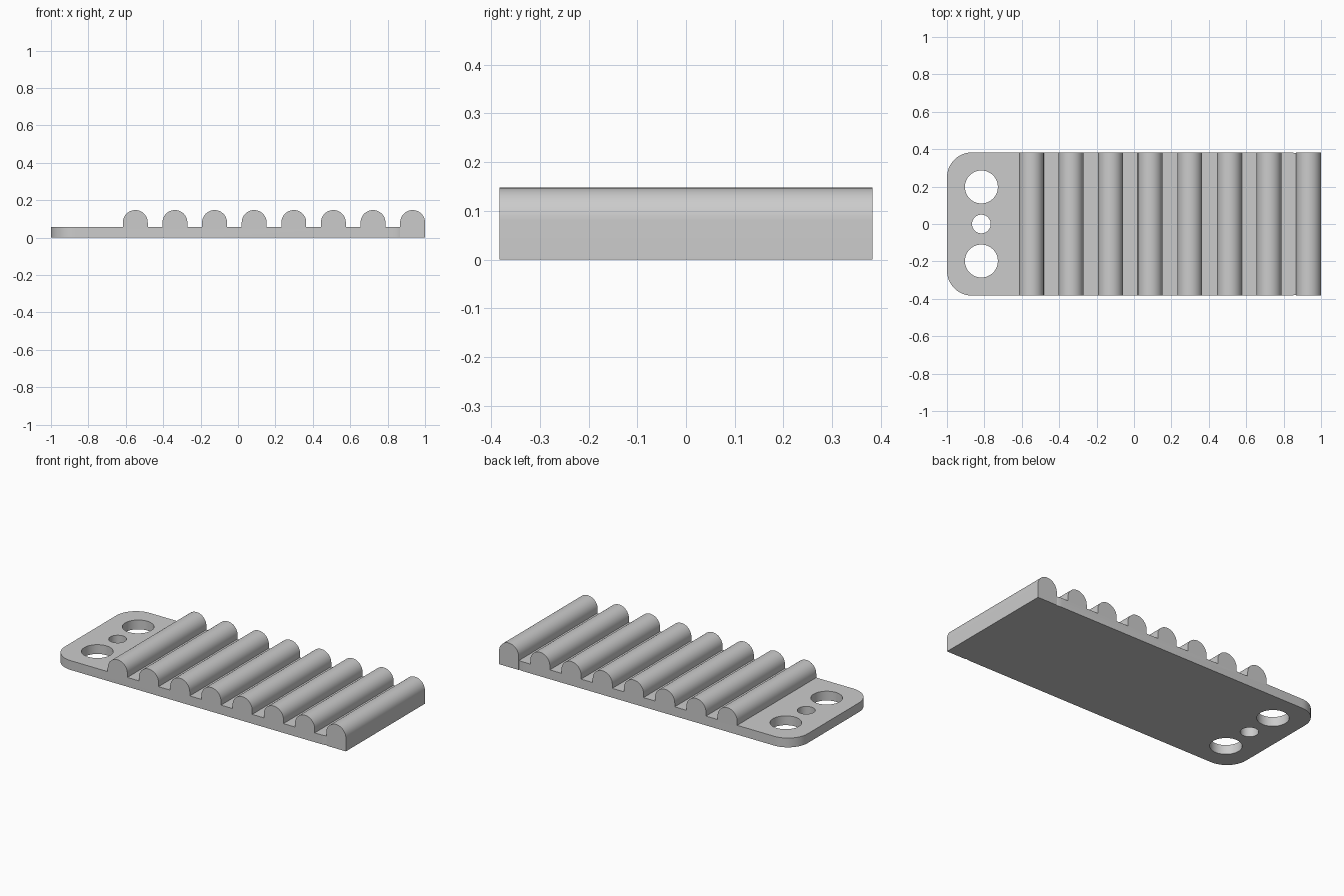
import bpy, bmesh, math

cube = bpy.data.objects.get("Cube")
if cube:
    bpy.data.objects.remove(cube, do_unlink=True)

HALF_Y, PLATE_H, PLATE_END = 0.383, 0.057, 0.965
R, AXIS_Z = 0.0665, 0.081
FIRST_X, PITCH, TEETH = -0.549, 0.2118, 8
CORNER = 0.134

grey = bpy.data.materials.new("plain_grey")
grey.use_nodes = True
GREY = (0.6, 0.6, 0.6, 1)
grey.diffuse_color = GREY
grey.node_tree.nodes["Principled BSDF"].inputs["Base Color"].default_value = GREY


def tooth(x, base):
    """Round-topped tooth outline, from left foot to right foot."""
    arc = [(x - R * math.cos(math.pi * i / 24), AXIS_Z + R * math.sin(math.pi * i / 24))
           for i in range(25)]
    return [(x - R, base)] + arc + [(x + R, base)]


def extrude_profile(name, points, corner=0):
    """Extrude an x-z outline across the width, rounding the upright end corners."""
    bm = bmesh.new()
    face = bm.faces.new([bm.verts.new((x, -HALF_Y, z)) for x, z in points])
    ext = bmesh.ops.extrude_face_region(bm, geom=[face])
    moved = [v for v in ext["geom"] if isinstance(v, bmesh.types.BMVert)]
    bmesh.ops.translate(bm, verts=moved, vec=(0, 2 * HALF_Y, 0))
    bmesh.ops.recalc_face_normals(bm, faces=bm.faces)
    if corner:
        ends = (min(p[0] for p in points), max(p[0] for p in points))
        edges = [e for e in bm.edges
                 if any(all(abs(v.co.x - x) < 1e-5 for v in e.verts) for x in ends)
                 and abs(e.verts[0].co.z - e.verts[1].co.z) > 0.01]
        bmesh.ops.bevel(bm, geom=edges, offset=corner, segments=12,
                        profile=0.5, affect='EDGES')
    mesh = bpy.data.meshes.new(name)
    bm.to_mesh(mesh)
    bm.free()
    mesh.materials.append(grey)
    obj = bpy.data.objects.new(name, mesh)
    bpy.context.collection.objects.link(obj)
    return obj


def combine(target, other, operation):
    """Apply a boolean and discard the helper."""
    mod = target.modifiers.new("combine", 'BOOLEAN')
    mod.operation, mod.object, mod.solver = operation, other, 'EXACT'
    bpy.context.view_layer.objects.active = target
    bpy.ops.object.modifier_apply(modifier=mod.name)
    bpy.data.objects.remove(other, do_unlink=True)


# Toothed plate with rounded corners
outline = [(-1, 0), (-1, PLATE_H)]
for i in range(TEETH - 1):
    outline += tooth(FIRST_X + i * PITCH, PLATE_H)
outline += [(PLATE_END, PLATE_H), (PLATE_END, 0)]
plate = extrude_profile("toothed_plate", outline, CORNER)

# Square-ended final tooth, reaching the ground
end_bar = extrude_profile("end_tooth", tooth(1 - R, 0))
combine(plate, end_bar, 'UNION')

# Two mounting holes and a smaller middle hole
for y, radius in ((-0.198, 0.088), (0, 0.05), (0.198, 0.088)):
    bpy.ops.mesh.primitive_cylinder_add(vertices=64, radius=radius, depth=0.4,
                                        location=(-0.816, y, 0))
    cutter = bpy.context.object
    cutter.name = "hole_cutter"
    cutter.hide_render = True
    cutter.data.materials.append(grey)
    combine(plate, cutter, 'DIFFERENCE')

# Smooth the curved faces, keep the edges crisp
bpy.ops.object.select_all(action='DESELECT')
plate.select_set(True)
bpy.context.view_layer.objects.active = plate
bpy.ops.object.shade_smooth_by_angle(angle=math.radians(30))
